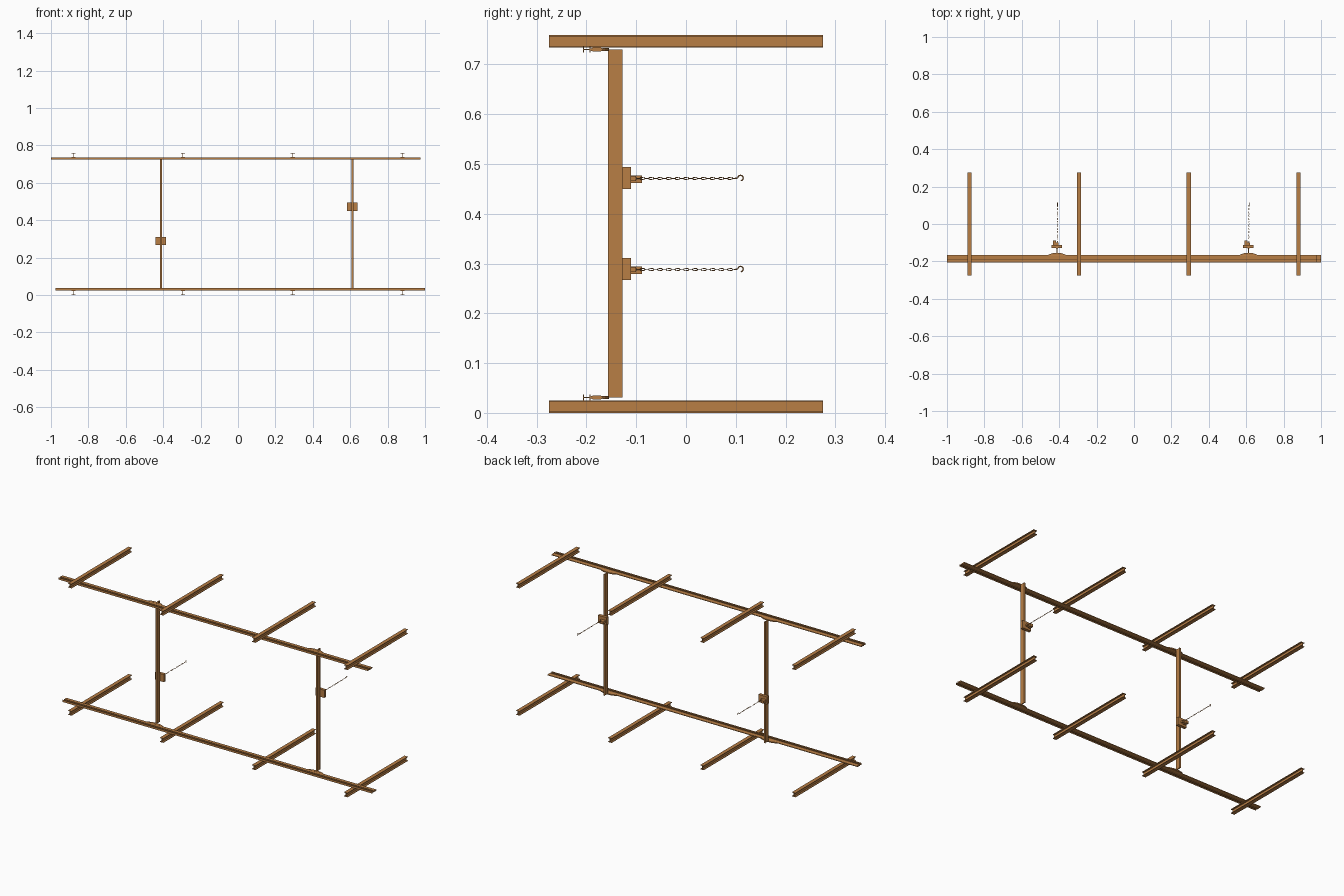
import bpy, bmesh, math
from mathutils import Matrix, Vector

if "Cube" in bpy.data.objects:
    bpy.data.objects.remove(bpy.data.objects["Cube"])

mat = bpy.data.materials.new("painted_steel")
mat.diffuse_color = (0.48, 0.21, 0.06, 1)
mat.use_nodes = True
mat.node_tree.nodes["Principled BSDF"].inputs["Base Color"].default_value = mat.diffuse_color


def finish(name, bm):
    bmesh.ops.recalc_face_normals(bm, faces=bm.faces)
    me = bpy.data.meshes.new(name)
    bm.to_mesh(me)
    bm.free()
    me.materials.append(mat)
    ob = bpy.data.objects.new(name, me)
    bpy.context.collection.objects.link(ob)
    return ob


def prism(name, pts, axis):
    """Extrude a closed 3D outline along a vector."""
    bm = bmesh.new()
    f = bm.faces.new([bm.verts.new(p) for p in pts])
    r = bmesh.ops.extrude_face_region(bm, geom=[f])
    bmesh.ops.translate(bm, vec=axis, verts=[v for v in r["geom"] if isinstance(v, bmesh.types.BMVert)])
    return finish(name, bm)


def box(name, x, y, z):
    return prism(name, [(x[0], y[0], z[0]), (x[1], y[0], z[0]), (x[1], y[1], z[0]), (x[0], y[1], z[0])],
                 (0, 0, z[1] - z[0]))


def i_profile(w, h, tw, tf):
    """I section: flange width w along u, height h along v."""
    a, b, c, d = w / 2, tw / 2, h / 2, h / 2 - tf
    return [(-a, -c), (a, -c), (a, -d), (b, -d), (b, d), (a, d),
            (a, c), (-a, c), (-a, d), (-b, d), (-b, -d), (-a, -d)]


def tube(bm, path, r, sides=6, closed=False):
    """Round bar swept along a path lying in the local YZ plane."""
    rings, n = [], len(path)
    for i, p in enumerate(path):
        a = path[(i - 1) % n] if closed or i else p
        b = path[(i + 1) % n] if closed or i < n - 1 else p
        t = (b - a).normalized()
        side, up = Vector((1, 0, 0)), t.cross(Vector((1, 0, 0)))
        rings.append([bm.verts.new(p + r * (math.cos(k * math.tau / sides) * side
                                            + math.sin(k * math.tau / sides) * up)) for k in range(sides)])
    for i in range(n if closed else n - 1):
        A, B = rings[i], rings[(i + 1) % n]
        for k in range(sides):
            bm.faces.new((A[k], A[(k + 1) % sides], B[(k + 1) % sides], B[k]))
    if not closed:
        bm.faces.new(rings[0])
        bm.faces.new(rings[-1])


# Support columns, two rows of four
for row, zc in (("lower", 0.0125), ("upper", 0.7465)):
    for x in (-0.88, -0.295, 0.293, 0.88):
        prism("column_" + row, [(x + u, -0.275, zc + v) for u, v in i_profile(0.022, 0.025, 0.003, 0.003)],
              (0, 0.55, 0))

# Runway rails: slim I section backed by a tapered track
for row, zc, x0 in (("lower", 0.031, -0.975), ("upper", 0.730, -1.0)):
    length = (1.975, 0, 0)
    prism("runway_beam_" + row, [(x0, -0.199 + v, zc + u) for u, v in i_profile(0.012, 0.015, 0.002, 0.002)], length)
    track = [(-0.1915, -0.002), (-0.187, -0.004), (-0.172, -0.004), (-0.167, -0.002),
             (-0.167, 0.002), (-0.172, 0.004), (-0.187, 0.004), (-0.1915, 0.002)]
    prism("runway_track_" + row, [(x0, y, zc + z) for y, z in track], length)


def crane(x, zh):
    # Bridge beam between the runways
    prism("bridge_beam", [(x + u, -0.1425 + v, 0.031) for u, v in i_profile(0.009, 0.029, 0.005, 0.003)],
          (0, 0, 0.699))
    # End trucks
    for zc in (0.031, 0.730):
        outline = [(-0.05, -0.168), (0.05, -0.168), (0.045, -0.163), (0.02, -0.155), (-0.02, -0.155), (-0.045, -0.163)]
        prism("end_truck", [(x + u, y, zc - 0.003) for u, y in outline], (0, 0, 0.006))
    # Hoist trolley and motor
    box("hoist_trolley", (x - 0.028, x + 0.028), (-0.128, -0.111), (zh - 0.021, zh + 0.023))
    box("hoist_motor", (x - 0.022, x - 0.004), (-0.111, -0.088), (zh - 0.009, zh + 0.006))
    box("chain_guide", (x - 0.004, x + 0.008), (-0.111, -0.100), (zh - 0.005, zh + 0.005))
    # Chain of alternating links
    bm = bmesh.new()
    pitch, count = 0.0088, 24
    for i in range(count):
        old = set(bm.verts)
        path = []
        for k in range(10):
            a = (k + 0.5) * math.tau / 10
            path.append(Vector((0, 0.0022 * math.cos(a) + math.copysign(0.003, math.cos(a)), 0.0022 * math.sin(a))))
        tube(bm, path, 0.0007, 5, True)
        m = Matrix.Translation((x + 0.003, -0.105 + i * pitch, zh)) @ Matrix.Rotation(math.pi / 2 * (i % 2), 4, 'Y')
        bmesh.ops.transform(bm, matrix=m, verts=[v for v in bm.verts if v not in old])
    finish("hoist_chain", bm)
    # Hook
    bm = bmesh.new()
    path = [Vector((x + 0.003, 0.097, zh))]
    for k in range(13):
        a = math.radians(180 - k * 22)
        path.append(Vector((x + 0.003, 0.1095 + 0.0055 * math.cos(a), zh + 0.001 + 0.0055 * math.sin(a))))
    tube(bm, path, 0.0014, 6)
    finish("hoist_hook", bm)


crane(-0.412, 0.288)
crane(0.612, 0.471)
